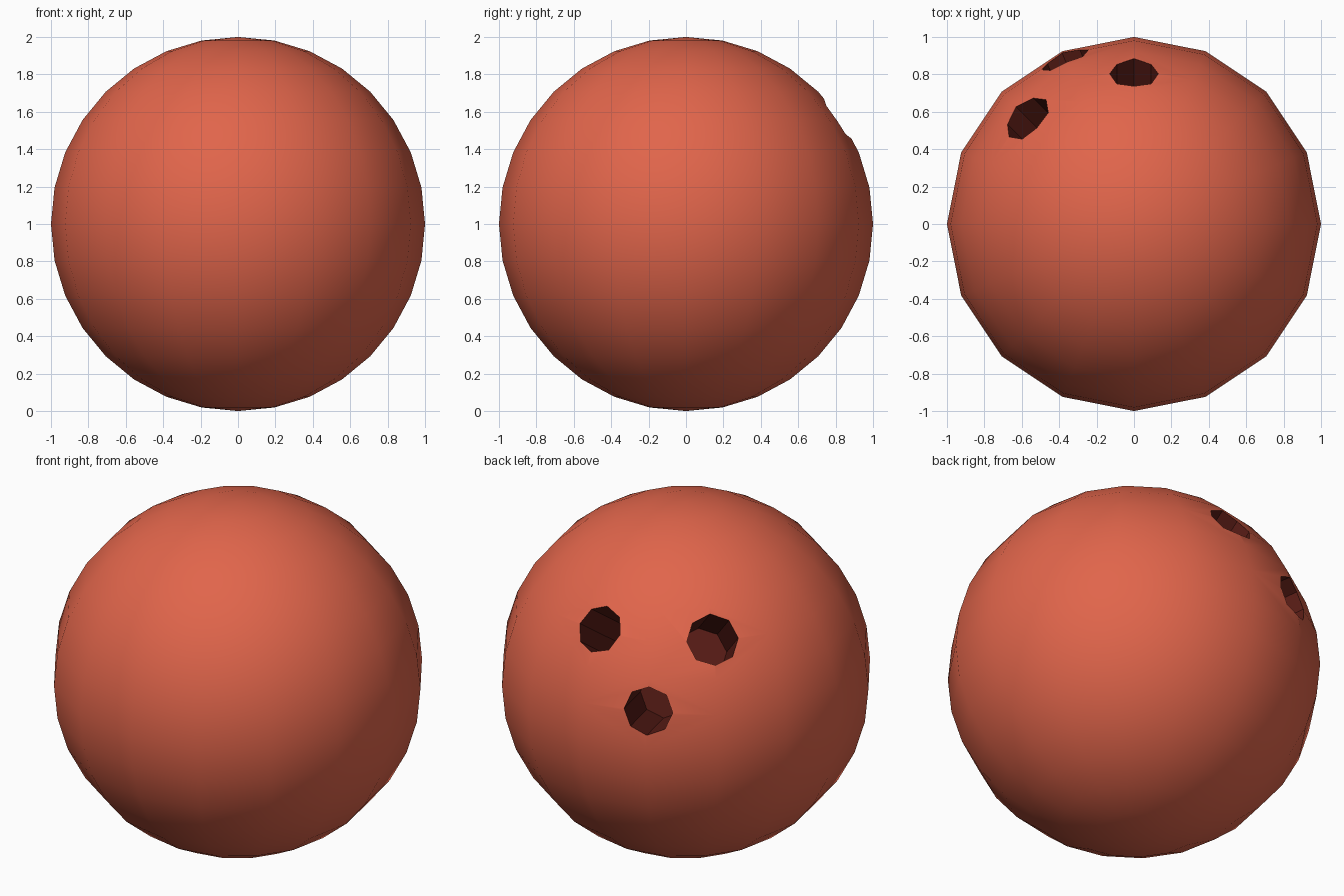
import bpy
import math
from mathutils import Vector

if "Cube" in bpy.data.objects:
    bpy.data.objects.remove(bpy.data.objects["Cube"])


def material(name, color):
    m = bpy.data.materials.new(name)
    m.diffuse_color = color
    m.use_nodes = True
    m.node_tree.nodes["Principled BSDF"].inputs["Base Color"].default_value = m.diffuse_color
    return m


shell = material("red_shell", (0.75, 0.13, 0.07, 1))
dark = material("dark_bore", (0.10, 0.012, 0.008, 1))
CENTER = Vector((0, 0, 1))

# ball: low-poly sphere
bpy.ops.mesh.primitive_uv_sphere_add(segments=16, ring_count=16, radius=1, location=CENTER)
ball = bpy.context.object
ball.name = "ball"
ball.data.materials.append(shell)


# finger hole: octagonal bore aimed at the ball's centre
def drill(azimuth, elevation, radius, depth=0.45):
    a, e = math.radians(azimuth), math.radians(elevation)
    d = Vector((math.cos(a) * math.cos(e), math.sin(a) * math.cos(e), math.sin(e)))
    length = depth + 0.2
    bpy.ops.mesh.primitive_cylinder_add(vertices=8, radius=radius, depth=length,
                                        location=CENTER + d * (1.2 - length / 2))
    cutter = bpy.context.object
    cutter.name = "hole_cutter"
    cutter.hide_render = True
    cutter.rotation_euler = d.to_track_quat('Z', 'Y').to_euler()
    cutter.data.materials.append(dark)
    mod = ball.modifiers.new("finger_hole", 'BOOLEAN')
    mod.operation = 'DIFFERENCE'
    mod.solver = 'EXACT'
    mod.material_mode = 'TRANSFER'
    mod.object = cutter
    bpy.context.view_layer.objects.active = ball
    bpy.ops.object.modifier_apply(modifier=mod.name)
    bpy.data.objects.remove(cutter)


drill(90, 34.8, 0.13)
drill(112.8, 12.2, 0.133)
drill(135.2, 34.8, 0.14)

# smooth shell with crisp hole rims
bpy.ops.object.select_all(action='DESELECT')
ball.select_set(True)
bpy.context.view_layer.objects.active = ball
bpy.ops.object.shade_smooth_by_angle(angle=math.radians(35))
